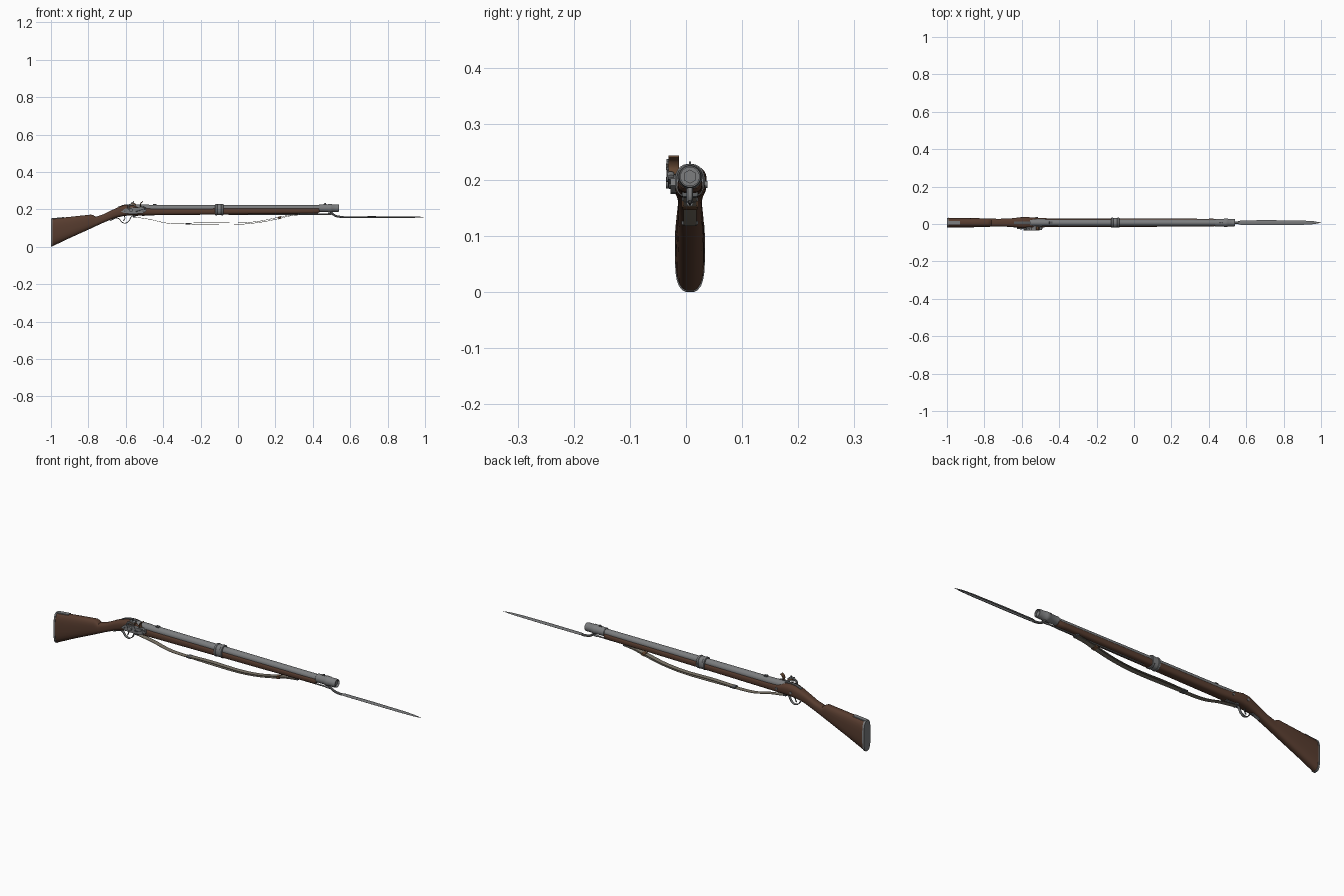
import bpy, bmesh, math
from mathutils import Vector

YC = 0.007   # centre plane of the gun
BZ = 0.206   # barrel axis height


def material(name, rgb):
    m = bpy.data.materials.new(name)
    m.diffuse_color = (*rgb, 1)
    return m


WOOD = material("walnut_wood", (0.095, 0.045, 0.028))
STEEL = material("grey_steel", (0.20, 0.205, 0.21))
DARK = material("dark_steel", (0.10, 0.105, 0.11))
CANVAS = material("sling_canvas", (0.21, 0.185, 0.145))
LEATHER = material("brown_leather", (0.12, 0.06, 0.03))


def finish(name, bm, mat, angle=35):
    bmesh.ops.recalc_face_normals(bm, faces=bm.faces)
    me = bpy.data.meshes.new(name)
    bm.to_mesh(me)
    bm.free()
    ob = bpy.data.objects.new(name, me)
    bpy.context.collection.objects.link(ob)
    me.materials.append(mat)
    bpy.ops.object.select_all(action='DESELECT')
    ob.select_set(True)
    bpy.context.view_layer.objects.active = ob
    bpy.ops.object.shade_smooth_by_angle(angle=math.radians(angle))
    return ob


def loft(name, stations, mat, power=2.0, n=20, yc=YC, closed=False):
    """Skin superellipse sections (x, z_low, z_high, half_width) along x."""
    bm = bmesh.new()
    rings = []
    for x, lo, hi, hw in stations:
        ring = []
        for i in range(n):
            a = 2 * math.pi * (i + 0.5) / n
            c, s = math.cos(a), math.sin(a)
            y = yc + hw * math.copysign(abs(c) ** (2 / power), c)
            z = (lo + hi) / 2 + (hi - lo) / 2 * math.copysign(abs(s) ** (2 / power), s)
            ring.append(bm.verts.new((x, y, z)))
        rings.append(ring)
    pairs = list(zip(rings, rings[1:])) + ([(rings[-1], rings[0])] if closed else [])
    for a, b in pairs:
        for i in range(n):
            j = (i + 1) % n
            bm.faces.new((a[i], a[j], b[j], b[i]))
    if not closed:
        bm.faces.new(rings[0])
        bm.faces.new(rings[-1])
    return finish(name, bm, mat)


def lathe(name, profile, mat, n=20, z=BZ, closed=False):
    """Round part along x from (x, radius) pairs."""
    return loft(name, [(x, z - r, z + r, r) for x, r in profile], mat, n=n, closed=closed)


def plate(name, pts, y0, y1, mat):
    """Extrude an x-z outline from y0 to y1."""
    bm = bmesh.new()
    a = [bm.verts.new((x, y0, z)) for x, z in pts]
    b = [bm.verts.new((x, y1, z)) for x, z in pts]
    bm.faces.new(a)
    bm.faces.new(b)
    for i in range(len(pts)):
        j = (i + 1) % len(pts)
        bm.faces.new((a[i], a[j], b[j], b[i]))
    return finish(name, bm, mat)


def smooth_path(pts, steps=6):
    """Catmull-Rom points through an x-z path."""
    p = [Vector(q) for q in pts]
    p = [2 * p[0] - p[1]] + p + [2 * p[-1] - p[-2]]
    out = []
    for i in range(1, len(p) - 2):
        a, b, c, d = p[i - 1:i + 3]
        for k in range(steps):
            t = k / steps
            out.append(0.5 * (2 * b + (c - a) * t + (2 * a - 5 * b + 4 * c - d) * t * t
                              + (3 * b - a - 3 * c + d) * t ** 3))
    return out + [p[-2]]


def sweep(name, pts, half_w, half_t, mat, power=2.0, n=8, yc=YC):
    """Sweep a flat or round section along an x-z path."""
    path = smooth_path(pts)
    bm = bmesh.new()
    rings = []
    for i, p in enumerate(path):
        t = (path[min(i + 1, len(path) - 1)] - path[max(i - 1, 0)]).normalized()
        nx, nz = -t[1], t[0]
        ring = []
        for k in range(n):
            a = 2 * math.pi * (k + 0.5) / n
            c, s = math.cos(a), math.sin(a)
            o = half_t * math.copysign(abs(s) ** (2 / power), s)
            y = yc + half_w * math.copysign(abs(c) ** (2 / power), c)
            ring.append(bm.verts.new((p[0] + nx * o, y, p[1] + nz * o)))
        rings.append(ring)
    for a, b in zip(rings, rings[1:]):
        for k in range(n):
            j = (k + 1) % n
            bm.faces.new((a[k], a[j], b[j], b[k]))
    bm.faces.new(rings[0])
    bm.faces.new(rings[-1])
    return finish(name, bm, mat)


def disc(name, x, z, r, y0, y1, mat, n=12):
    pts = [(x + r * math.cos(2 * math.pi * i / n), z + r * math.sin(2 * math.pi * i / n)) for i in range(n)]
    return plate(name, pts, y0, y1, mat)


# Wooden stock: butt, comb, wrist, lock swell, fore-end
loft("stock", [(-0.992, 0.002, 0.150, 0.026), (-0.90, 0.046, 0.160, 0.0255), (-0.785, 0.098, 0.172, 0.023),
               (-0.772, 0.104, 0.168, 0.022), (-0.762, 0.109, 0.160, 0.0215), (-0.72, 0.128, 0.173, 0.021),
               (-0.67, 0.149, 0.198, 0.022), (-0.64, 0.158, 0.211, 0.025), (-0.61, 0.164, 0.222, 0.029),
               (-0.58, 0.167, 0.225, 0.030), (-0.55, 0.168, 0.220, 0.029), (-0.52, 0.168, 0.209, 0.027),
               (-0.46, 0.168, 0.207, 0.0235), (-0.10, 0.172, 0.207, 0.0225), (0.405, 0.177, 0.207, 0.021)],
     WOOD, power=2.8, n=24)
loft("fore_end_cap", [(0.40, 0.1765, 0.2075, 0.0215), (0.425, 0.178, 0.2075, 0.0212), (0.435, 0.184, 0.207, 0.018)],
     WOOD, power=2.8, n=24)

# Butt plate with its top tang
loft("butt_plate", [(-1.0, 0.0, 0.151, 0.0255), (-0.991, 0.001, 0.1525, 0.027)], STEEL, power=3.2, n=24)
plate("butt_tang", [(-0.995, 0.148), (-0.93, 0.152), (-0.93, 0.1585), (-0.995, 0.1525)], YC - 0.010, YC + 0.010, STEEL)

# Barrel with breech, tang and bore
lathe("barrel", [(-0.555, 0.019), (-0.50, 0.0195), (-0.47, 0.0185), (0.44, 0.0165), (0.53, 0.0165)], STEEL)
lathe("bore_face", [(0.528, 0.0125), (0.534, 0.0125)], STEEL, n=6)
sweep("breech_tang", [(-0.64, 0.212), (-0.60, 0.2245), (-0.55, 0.223)], 0.007, 0.002, DARK, power=6)
plate("rear_sight", [(-0.455, 0.222), (-0.435, 0.222), (-0.437, 0.228), (-0.453, 0.228)], YC - 0.007, YC + 0.007, DARK)

# Bayonet socket, collar and front sight
lathe("bayonet_socket", [(0.432, 0.019), (0.434, 0.0205), (0.48, 0.0205), (0.483, 0.0225), (0.50, 0.0225),
                         (0.503, 0.0205), (0.53, 0.0205), (0.54, 0.019), (0.54, 0.0165), (0.433, 0.0165)],
      STEEL, closed=True)
plate("front_sight", [(0.455, 0.222), (0.475, 0.222), (0.470, 0.233), (0.462, 0.233)], YC - 0.002, YC + 0.002, DARK)

# Bayonet elbow and three-sided blade
sweep("bayonet_elbow", [(0.495, 0.188), (0.505, 0.176), (0.522, 0.165), (0.545, 0.160), (0.565, 0.1585)],
      0.006, 0.0055, STEEL, n=10)
bm = bmesh.new()
rings = []
for x, hw in ((0.548, 0.006), (0.575, 0.0125), (0.72, 0.0135), (0.90, 0.0115), (0.96, 0.008), (1.0, 0.0006)):
    k = hw / 0.0135
    rings.append([bm.verts.new((x, YC + y * hw, 0.1585 + z * k)) for y, z in
                  ((-1, 0.0025), (-0.3, 0.0012), (0, -0.0055), (0.3, 0.0012), (1, 0.0025), (0, 0.0045))])
for a, b in zip(rings, rings[1:]):
    for i in range(6):
        bm.faces.new((a[i], a[(i + 1) % 6], b[(i + 1) % 6], b[i]))
bm.faces.new(rings[0])
bm.faces.new(rings[-1])
finish("bayonet_blade", bm, STEEL, 15)

# Ramrod under the barrel
lathe("ramrod", [(-0.05, 0.0035), (0.475, 0.0035), (0.48, 0.005), (0.50, 0.005)], STEEL, n=10, z=0.174)

# Barrel band with raised rims and sling swivel
loft("barrel_band", [(-0.122, 0.170, 0.2265, 0.0245), (-0.120, 0.1675, 0.229, 0.0270), (-0.112, 0.1675, 0.229, 0.0270),
                     (-0.110, 0.169, 0.2275, 0.0255), (-0.090, 0.169, 0.2275, 0.0255), (-0.088, 0.1675, 0.229, 0.0270),
                     (-0.080, 0.1675, 0.229, 0.0270), (-0.078, 0.170, 0.2265, 0.0245)], STEEL, power=2.3, n=24)

# Lock plate, side screws and pan
plate("lock_plate", [(-0.625, 0.187), (-0.605, 0.203), (-0.57, 0.209), (-0.51, 0.211), (-0.493, 0.203),
                     (-0.490, 0.190), (-0.51, 0.178), (-0.56, 0.175), (-0.60, 0.177)], -0.0275, -0.015, STEEL)
for i, x in enumerate((-0.605, -0.545, -0.505)):
    disc(f"lock_screw_{i}", x, 0.189, 0.005, -0.030, -0.02, DARK)
for i, x in enumerate((-0.60, -0.52)):
    disc(f"side_screw_{i}", x, 0.192, 0.006, 0.03, 0.0385, STEEL)
plate("flash_pan", [(-0.548, 0.210), (-0.505, 0.210), (-0.512, 0.198), (-0.538, 0.196)], -0.035, -0.012, STEEL)

# Cock with jaws, flint and screw
disc("cock_hub", -0.572, 0.195, 0.010, -0.036, -0.026, STEEL)
sweep("cock_neck", [(-0.572, 0.195), (-0.586, 0.208), (-0.584, 0.220), (-0.570, 0.226)], 0.0045, 0.0055, STEEL, yc=-0.031)
plate("cock_lower_jaw", [(-0.578, 0.222), (-0.548, 0.218), (-0.546, 0.222), (-0.576, 0.229)], -0.036, -0.016, STEEL)
plate("flint_leather", [(-0.572, 0.227), (-0.546, 0.222), (-0.545, 0.229), (-0.571, 0.233)], -0.033, -0.017, LEATHER)
plate("cock_upper_jaw", [(-0.574, 0.233), (-0.547, 0.228), (-0.548, 0.232), (-0.572, 0.237)], -0.035, -0.016, STEEL)
sweep("jaw_screw", [(-0.563, 0.225), (-0.559, 0.243)], 0.003, 0.003, DARK, yc=-0.026)

# Frizzen: striking plate and its spring
sweep("frizzen", [(-0.517, 0.209), (-0.522, 0.222), (-0.518, 0.234), (-0.508, 0.242)], 0.0095, 0.0025, LEATHER,
      power=5, yc=-0.022)
sweep("frizzen_foot", [(-0.525, 0.211), (-0.508, 0.212), (-0.494, 0.206)], 0.006, 0.003, STEEL, yc=-0.027)
sweep("frizzen_spring", [(-0.495, 0.203), (-0.52, 0.197), (-0.545, 0.187)], 0.003, 0.002, DARK, yc=-0.029)

# Trigger and trigger guard
sweep("trigger_guard", [(-0.685, 0.139), (-0.655, 0.152), (-0.637, 0.150), (-0.622, 0.132), (-0.602, 0.126),
                        (-0.583, 0.138), (-0.570, 0.160), (-0.545, 0.167), (-0.50, 0.1675)], 0.0065, 0.002, STEEL, power=5)
sweep("trigger", [(-0.608, 0.168), (-0.605, 0.152), (-0.612, 0.138)], 0.003, 0.0025, DARK)

# Sling: outer strap, doubled inner strap, buckles and swivels
sweep("sling_outer", [(-0.555, 0.159), (-0.47, 0.146), (-0.37, 0.125), (-0.22, 0.121), (-0.02, 0.119), (0.10, 0.128),
                      (0.20, 0.146), (0.27, 0.163), (0.33, 0.171)], 0.012, 0.0012, CANVAS, power=8)
sweep("sling_inner", [(-0.27, 0.126), (-0.15, 0.129), (0.0, 0.127), (0.11, 0.136), (0.20, 0.154), (0.27, 0.168),
                      (0.32, 0.174)], 0.012, 0.0012, CANVAS, power=8)
sweep("sling_buckle", [(-0.28, 0.1235), (-0.255, 0.1235)], 0.015, 0.004, DARK, power=6)
sweep("sling_keeper", [(0.215, 0.153), (0.23, 0.1575)], 0.0145, 0.007, LEATHER, power=6)
for i, (x, z) in enumerate(((-0.555, 0.162), (0.325, 0.174))):
    sweep(f"sling_swivel_{i}", [(x - 0.006, z), (x + 0.006, z + 0.002)], 0.015, 0.006, DARK, power=5)
